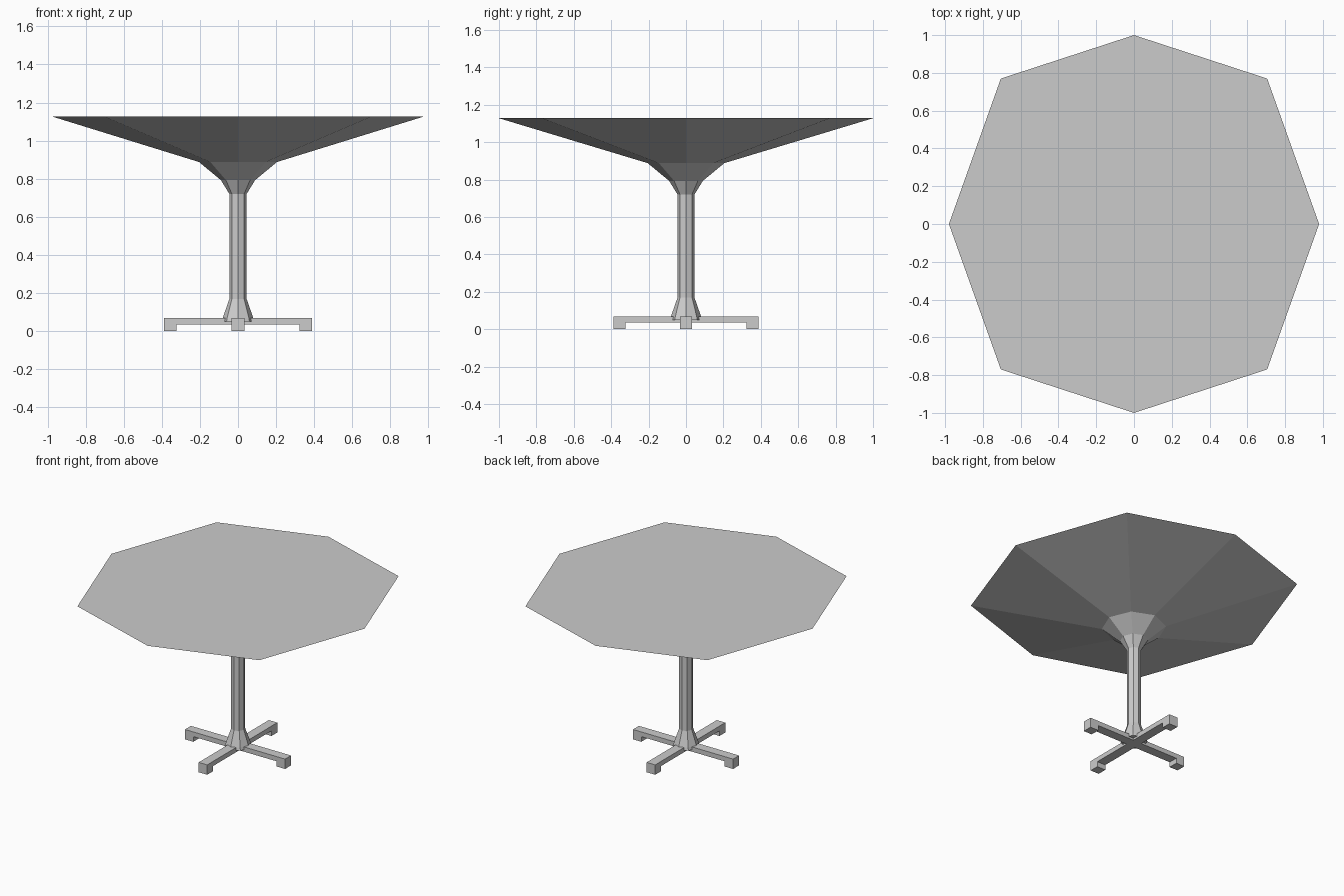
import bpy, bmesh, math

cube = bpy.data.objects.get("Cube")
if cube:
    bpy.data.objects.remove(cube, do_unlink=True)

grey = bpy.data.materials.new("stone grey")
grey.use_nodes = True
COLOUR = (0.6, 0.6, 0.6, 1)
grey.diffuse_color = COLOUR
grey.node_tree.nodes["Principled BSDF"].inputs["Base Color"].default_value = COLOUR


def finish(name, bm):
    bmesh.ops.recalc_face_normals(bm, faces=bm.faces)
    mesh = bpy.data.meshes.new(name)
    bm.to_mesh(mesh)
    bm.free()
    mesh.materials.append(grey)
    obj = bpy.data.objects.new(name, mesh)
    bpy.context.collection.objects.link(obj)
    return obj


def octagon(r, z):
    return [(r * math.cos(i * math.pi / 4), r * math.sin(i * math.pi / 4), z) for i in range(8)]


def loft(name, rings):
    """Skin stacked eight-sided rings and cap both ends."""
    bm = bmesh.new()
    loops = [[bm.verts.new(p) for p in ring] for ring in rings]
    for low, high in zip(loops, loops[1:]):
        for i in range(8):
            j = (i + 1) % 8
            bm.faces.new((low[i], low[j], high[j], high[i]))
    bm.faces.new(loops[0])
    bm.faces.new(loops[-1])
    return finish(name, bm)


def extrude_profile(name, points, half_width, angle):
    """Extrude an x-z side profile across its width, then turn it about z."""
    bm = bmesh.new()
    face = bm.faces.new([bm.verts.new((x, -half_width, z)) for x, z in points])
    out = bmesh.ops.extrude_face_region(bm, geom=[face])
    verts = [v for v in out["geom"] if isinstance(v, bmesh.types.BMVert)]
    bmesh.ops.translate(bm, verts=verts, vec=(0, 2 * half_width, 0))
    obj = finish(name, bm)
    obj.rotation_euler.z = angle
    return obj


# Pedestal, flared collar and funnel-shaped top in one skin
rim = [(0.98, 0), (0.705, 0.77), (0, 1), (-0.705, 0.77),
       (-0.98, 0), (-0.705, -0.77), (0, -1), (0.705, -0.77)]
profile = [(0.085, 0.05), (0.08, 0.07), (0.045, 0.17), (0.045, 0.72), (0.09, 0.793), (0.205, 0.888)]
loft("table_top_and_pedestal",
     [octagon(r, z) for r, z in profile] + [[(x, y, 1.128) for x, y in rim]])

# Crossed base: one full bar and two half bars, each with end feet
HALF, TOP, UNDER, END, FOOT = 0.033, 0.069, 0.036, 0.388, 0.323
half_bar = [(HALF, UNDER), (FOOT, UNDER), (FOOT, 0), (END, 0), (END, TOP), (HALF, TOP)]
right_side = half_bar[1:5]
full_bar = right_side + [(-x, z) for x, z in reversed(right_side)]
extrude_profile("base_bar", full_bar, HALF, 0)
for name, side in (("front_leg", -1), ("back_leg", 1)):
    extrude_profile(name, half_bar, HALF, side * math.pi / 2)
